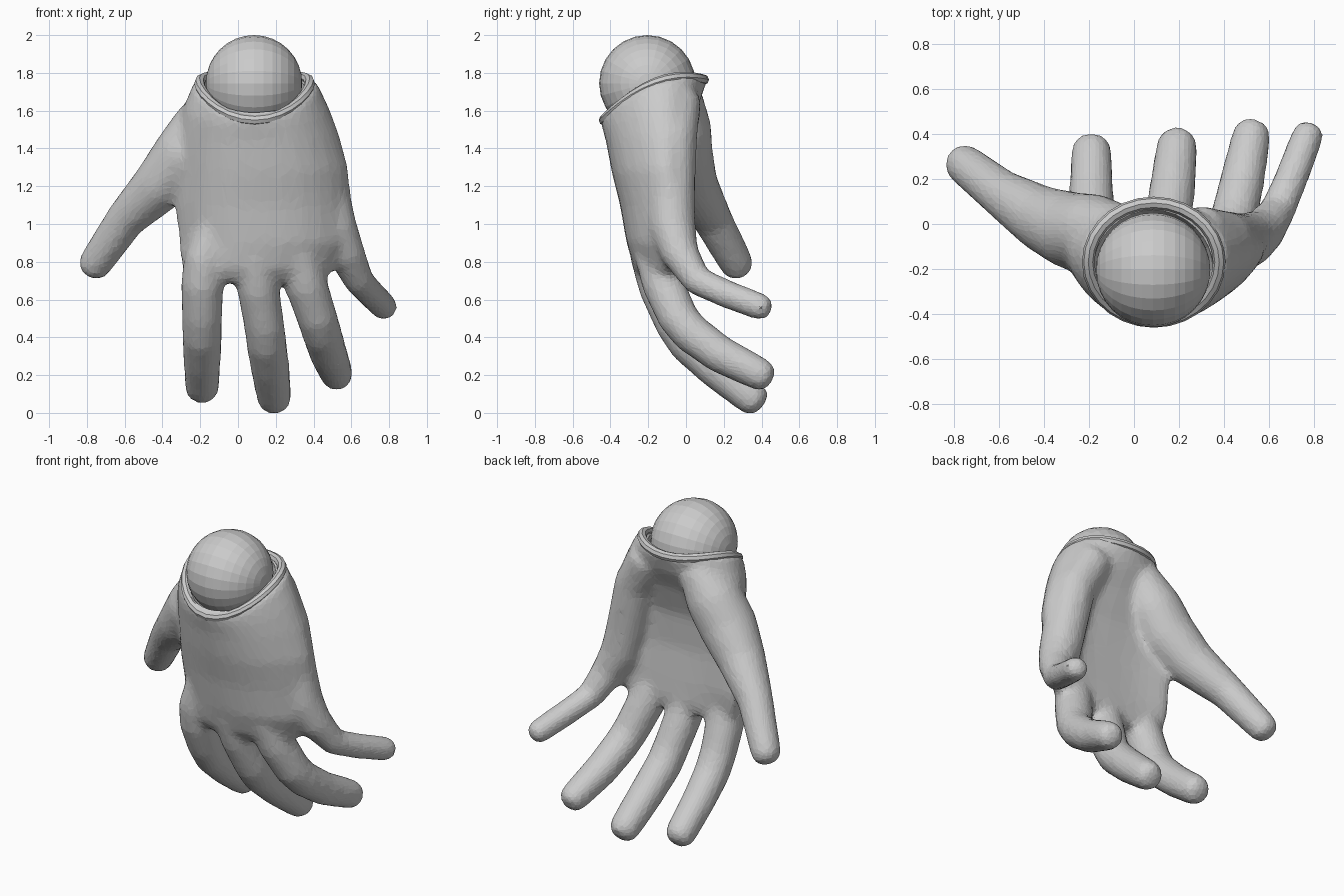
import bpy, bmesh
from math import sin, cos, pi
from mathutils import Vector

if "Cube" in bpy.data.objects:
    bpy.data.objects.remove(bpy.data.objects["Cube"])

N = 28


def loft(bm, rings, closed=False):
    """Bridge rings of equal point count; cap both ends or close the loop."""
    vs = [[bm.verts.new(p) for p in r] for r in rings]
    n = len(vs[0])
    pairs = list(zip(vs, vs[1:])) + ([(vs[-1], vs[0])] if closed else [])
    for a, b in pairs:
        for i in range(n):
            j = (i + 1) % n
            bm.faces.new((a[i], a[j], b[j], b[i]))
    if not closed:
        bm.faces.new(vs[0][::-1])
        bm.faces.new(vs[-1])


def tube(bm, path):
    """Round limb through (x, y, z, radius) points with a rounded tip."""
    pts = [(Vector(p[:3]), p[3]) for p in path]
    tip, r = pts[-1]
    d = (tip - pts[-2][0]).normalized()
    pts += [(tip + d * r * k, r * s) for k, s in ((.5, .93), (.8, .72), (.95, .4))]
    rings = []
    for i, (p, r) in enumerate(pts):
        t = (pts[min(i + 1, len(pts) - 1)][0] - pts[max(i - 1, 0)][0]).normalized()
        u = Vector((1, 0, 0))
        u = (u - t * u.dot(t)).normalized()
        v = t.cross(u)
        rings.append([p + (u * cos(a) + v * sin(a)) * r
                      for a in (2 * pi * k / 16 for k in range(16))])
    loft(bm, rings)


def section(cx, hw, ym, th, arch, z, tilt=0, bend=0):
    """Cupped palm cross-section: an ellipse bowed backwards at its sides."""
    out = []
    for k in range(N):
        a = 2 * pi * k / N
        c, s = cos(a), sin(a)
        out.append((cx + hw * c, ym + arch * abs(c) ** 2.6 + th * s,
                    z + tilt * s - bend * s * s))
    return out


def make(name, bm):
    bmesh.ops.recalc_face_normals(bm, faces=bm.faces)
    me = bpy.data.meshes.new(name)
    bm.to_mesh(me)
    bm.free()
    ob = bpy.data.objects.new(name, me)
    bpy.context.collection.objects.link(ob)
    return ob


# Palm, from knuckles up to the wrist opening
bm = bmesh.new()
loft(bm, [section(*s) for s in (
    (.08, .34, -.145, .075, .05, .69),
    (.11, .41, -.165, .11, .08, .76),
    (.15, .465, -.19, .125, .13, .90),
    (.135, .47, -.215, .135, .14, 1.10),
    (.13, .455, -.23, .165, .13, 1.30, .02),
    (.11, .425, -.21, .215, .10, 1.48, .04),
    (.095, .385, -.185, .26, .05, 1.62, .07, .04),
    (.09, .322, -.17, .288, 0, 1.755, .107, .088))])

# Thumb with its mound, heel of the palm, and the four fingers
for path in (
    [(-.06, -.03, 1.68, .12), (-.17, -.035, 1.52, .17), (-.28, -.03, 1.36, .175),
     (-.42, .03, 1.2, .145), (-.595, .14, 1.025, .107), (-.75, .262, .80, .092)],
    [(.28, -.04, 1.67, .125), (.40, -.07, 1.45, .13), (.465, -.08, 1.15, .13),
     (.51, -.07, .97, .125), (.575, -.03, .84, .102), (.64, .06, .70, .082),
     (.70, .2, .635, .077), (.77, .385, .565, .074)],
    [(-.14, -.19, 1.0, .07), (-.18, -.165, .82, .105), (-.19, -.13, .68, .115),
     (-.19, -.06, .51, .109), (-.19, .01, .40, .107), (-.19, .15, .27, .1),
     (-.19, .31, .145, .094)],
    [(.08, -.2, 1.0, .08), (.09, -.185, .82, .11), (.105, -.14, .66, .112),
     (.14, -.05, .46, .109), (.15, .01, .37, .109), (.17, .15, .24, .105),
     (.19, .335, .09, .095)],
    [(.28, -.19, 1.0, .07), (.32, -.17, .84, .105), (.36, -.12, .68, .115),
     (.42, -.04, .50, .109), (.445, .03, .42, .107), (.48, .18, .31, .102),
     (.52, .38, .21, .09)],
):
    tube(bm, path)
hand = make("hand", bm)

# Socket cutter that hollows the wrist around the ball
CENTRE = Vector((.085, -.205, 1.745))
bm = bmesh.new()
bmesh.ops.create_uvsphere(bm, u_segments=32, v_segments=20, radius=.268)
bmesh.ops.translate(bm, verts=bm.verts, vec=CENTRE)
cutter = make("socket_cutter", bm)
cutter.hide_render = True
cutter.hide_viewport = True

# Fuse the limbs into one skin, soften, thin out and hollow
m = hand.modifiers.new("fuse", 'REMESH')
m.mode = 'VOXEL'
m.voxel_size = .018
m = hand.modifiers.new("soften", 'SMOOTH')
m.factor = .5
m.iterations = 20
m = hand.modifiers.new("thin", 'DECIMATE')
m.ratio = .2
m = hand.modifiers.new("hollow", 'BOOLEAN')
m.operation = 'DIFFERENCE'
m.object = cutter

# Rolled lip around the wrist opening
bm = bmesh.new()
loft(bm, [section(.088, .292 + .028 * cos(a), -.17, .264 + .028 * cos(a), 0,
                  1.745 + .028 * sin(a), .107, .088)
          for a in (2 * pi * k / 8 for k in range(8))], closed=True)
lip = make("wrist_lip", bm)

# Ball resting in the wrist
bpy.ops.mesh.primitive_uv_sphere_add(segments=24, ring_count=16, radius=.255,
                                     location=CENTRE, rotation=(0, pi / 2, 0))
ball = bpy.context.object
ball.name = "wrist_ball"

for ob in (hand, lip):
    bpy.ops.object.select_all(action='DESELECT')
    ob.select_set(True)
    bpy.context.view_layer.objects.active = ob
    bpy.ops.object.shade_smooth_by_angle(angle=.6)
